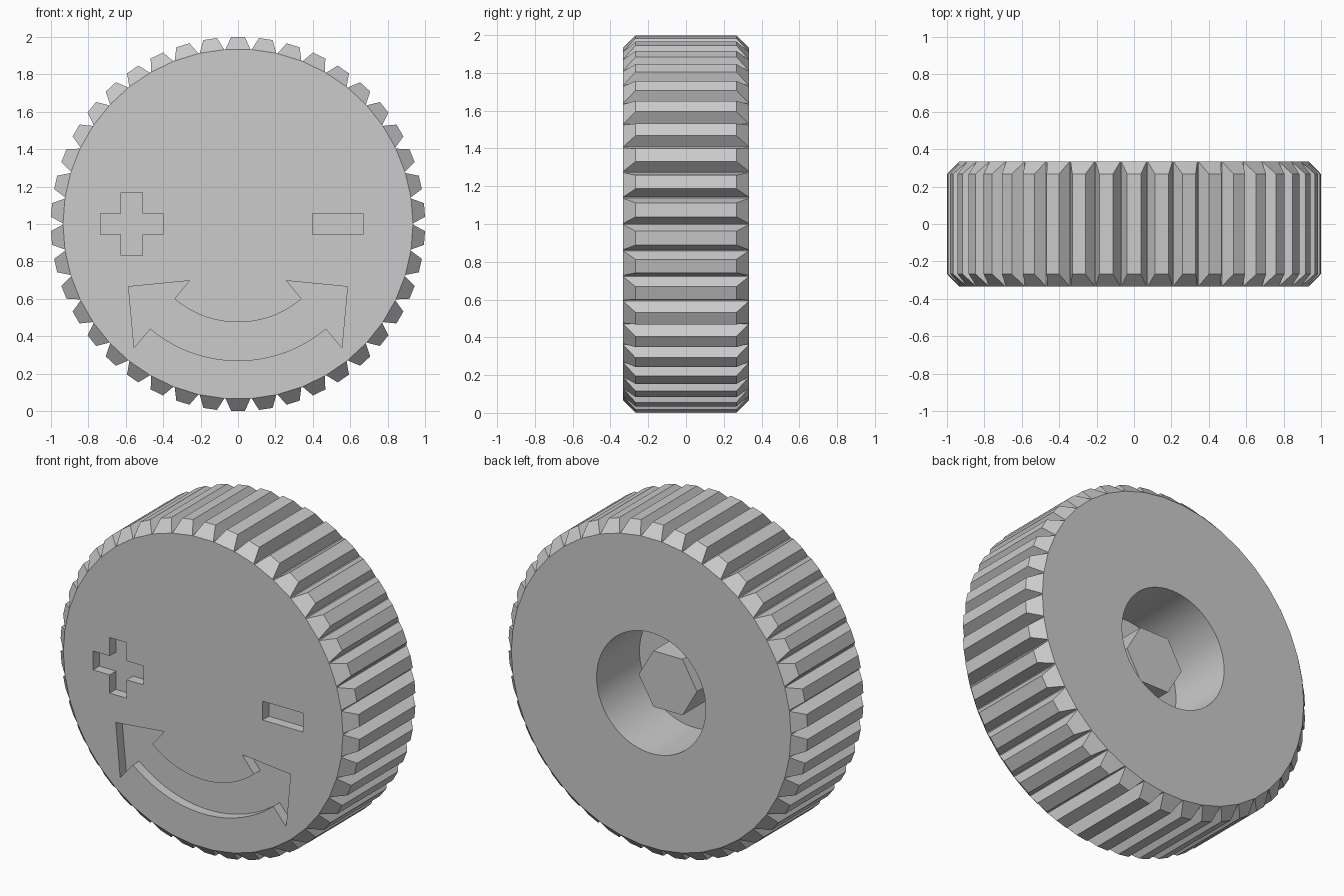
import bpy, bmesh
from math import cos, sin, pi, radians, atan2, hypot

cube = bpy.data.objects.get("Cube")
if cube:
    bpy.data.objects.remove(cube)

HALF, CREST_HALF = 0.333, 0.267      # half depth of the caps and of the tooth crests
ROOT_R, TIP_R = 0.935, 1.0
TEETH = 42

grey = bpy.data.materials.new("grey plastic")
grey.use_nodes = True
grey.diffuse_color = (0.6, 0.6, 0.6, 1)
grey.node_tree.nodes["Principled BSDF"].inputs["Base Color"].default_value = (0.6, 0.6, 0.6, 1)


def finish(bm, name):
    bmesh.ops.recalc_face_normals(bm, faces=bm.faces)
    mesh = bpy.data.meshes.new(name)
    bm.to_mesh(mesh)
    bm.free()
    mesh.materials.append(grey)
    obj = bpy.data.objects.new(name, mesh)
    bpy.context.collection.objects.link(obj)
    return obj


def prism(bm, outline, y0, y1):
    """Extrude an (x, z) outline along y."""
    a = [bm.verts.new((x, y0, z)) for x, z in outline]
    b = [bm.verts.new((x, y1, z)) for x, z in outline]
    bm.faces.new(a)
    bm.faces.new(b[::-1])
    for i in range(len(a)):
        j = (i + 1) % len(a)
        bm.faces.new((a[i], b[i], b[j], a[j]))


def arc(radius, start, end, steps):
    return [(radius * cos(start + (end - start) * i / steps),
             1 + radius * sin(start + (end - start) * i / steps)) for i in range(steps + 1)]


def box(x0, x1, z0, z1):
    return [(x0, z0), (x1, z0), (x1, z1), (x0, z1)]


# Knob body: ring of chamfered teeth closed by two flat caps
bm = bmesh.new()
base_half, tip_half = radians(4.1), radians(2.1)
teeth = []
for i in range(TEETH):
    mid = pi / 2 + 2 * pi * i / TEETH
    tooth = {}
    for side in (-1, 1):
        for end in (-1, 1):
            for key, r, half, y in (("root", ROOT_R, base_half, HALF),
                                    ("tip", TIP_R, tip_half, CREST_HALF)):
                a = mid + side * half
                tooth[key, side, end] = bm.verts.new((r * cos(a), end * y, 1 + r * sin(a)))
    teeth.append(tooth)
for i, t in enumerate(teeth):
    n = teeth[(i + 1) % TEETH]
    bm.faces.new([t["tip", s, e] for s, e in ((-1, -1), (1, -1), (1, 1), (-1, 1))])
    bm.faces.new((t["root", 1, -1], n["root", -1, -1], n["root", -1, 1], t["root", 1, 1]))
    for s in (-1, 1):
        bm.faces.new((t["root", s, -1], t["tip", s, -1], t["tip", s, 1], t["root", s, 1]))
        bm.faces.new((t["root", -1, s], t["root", 1, s], t["tip", 1, s], t["tip", -1, s]))
for e in (-1, 1):
    bm.faces.new([t["root", s, e] for t in teeth for s in (-1, 1)])
knob = finish(bm, "knob_body")

# Engraved plus, minus and double-headed arrow
plus_x, arm, reach = -0.568, 0.057, 0.168
plus = []
for sx, sz in ((1, 1), (-1, 1), (-1, -1), (1, -1)):
    corner = [(sx * reach, sz * arm), (sx * arm, sz * arm), (sx * arm, sz * reach)]
    plus += corner if sx * sz > 0 else corner[::-1]
plus = [(plus_x + x, 1 + z) for x, z in plus]
minus = box(0.397, 0.668, 0.943, 1.057)

outer, inner = 0.73, 0.525
a_out, a_in = atan2(-0.56, -0.47), atan2(-0.4, -0.34)
head = [(0.555, 0.34), (0.585, 0.665), (0.26, 0.697)]
arrow = (arc(outer, a_out, -pi - a_out, 32) + head
         + arc(inner, -pi - a_in, a_in, 32) + [(-x, z) for x, z in head[::-1]])

bm = bmesh.new()
for outline in (plus, minus, arrow):
    prism(bm, outline, -HALF - 0.1, -HALF + 0.06)
engraving = finish(bm, "engraving_cutter")

# Rear bore
bm = bmesh.new()
prism(bm, arc(0.365, 0, 2 * pi, 96)[:-1], HALF - 0.41, HALF + 0.1)
bore = finish(bm, "bore_cutter")

for cutter in (engraving, bore):
    cutter.hide_render = True
    mod = knob.modifiers.new(cutter.name, "BOOLEAN")
    mod.operation, mod.solver, mod.object = "DIFFERENCE", "EXACT", cutter
bpy.context.view_layer.objects.active = knob
knob.select_set(True)
for mod in list(knob.modifiers):
    bpy.ops.object.modifier_apply(modifier=mod.name)
for cutter in (engraving, bore):
    bpy.data.objects.remove(cutter)
bpy.ops.object.shade_smooth_by_angle(angle=radians(20))

# Hexagonal drive post standing on the bore floor
bm = bmesh.new()
prism(bm, arc(0.195, 0, 2 * pi, 6)[:-1], HALF - 0.42, HALF - 0.16)
finish(bm, "hex_post")
